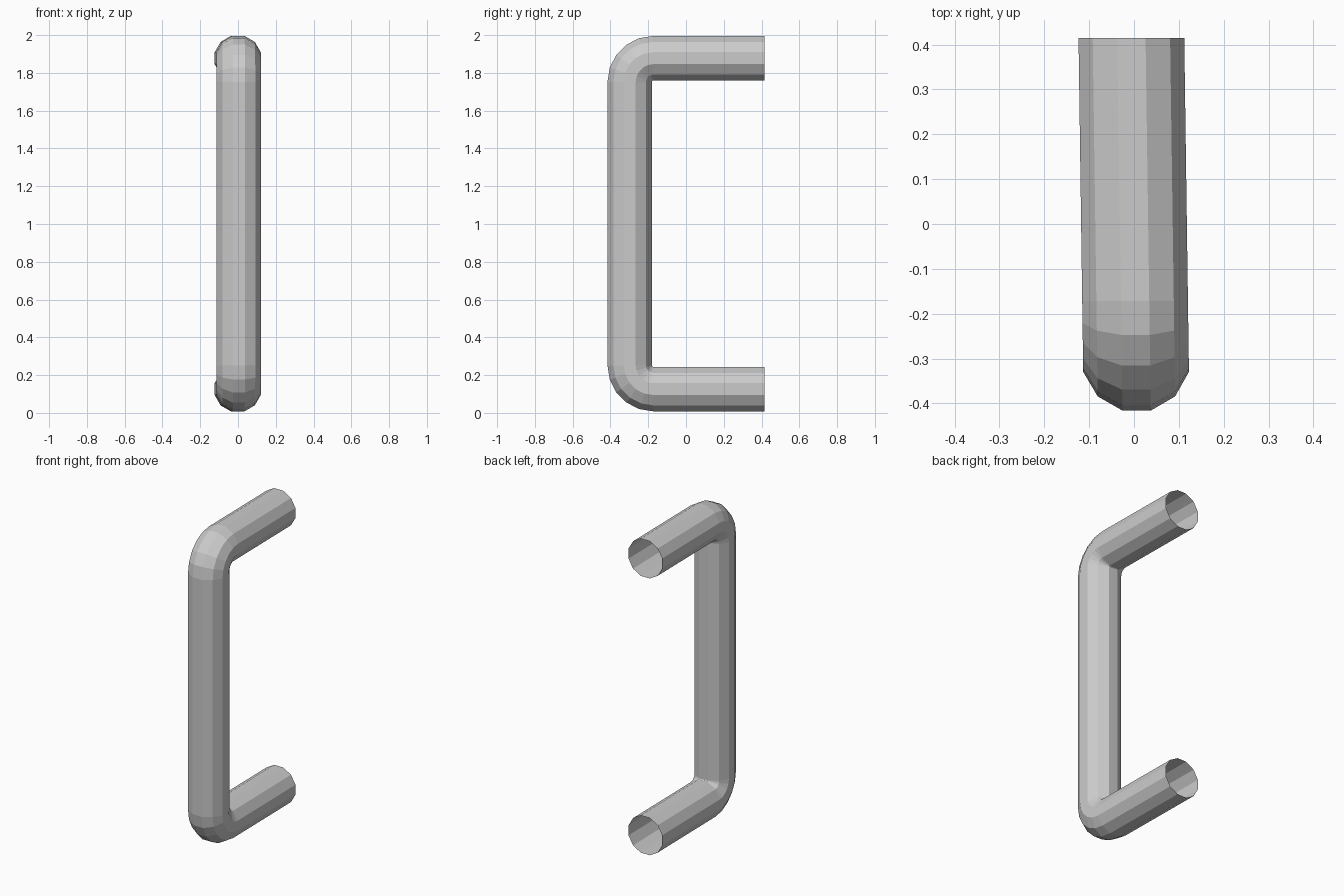
import bpy, bmesh, math
from mathutils import Vector

cube = bpy.data.objects.get("Cube")
if cube:
    bpy.data.objects.remove(cube, do_unlink=True)

SIDES, RADIUS, BEND = 12, 0.122, 0.126
BACK, FRONT = 0.415, -0.298
TOP, BOTTOM = 1.878, 0.126
LEAN = -0.014  # slight sideways slant of the arms

metal = bpy.data.materials.new("brushed grey")
metal.use_nodes = True
grey = (0.6, 0.6, 0.6, 1)
metal.diffuse_color = grey
metal.node_tree.nodes["Principled BSDF"].inputs["Base Color"].default_value = grey

# Centre line of the pull: (y, z, heading), with a rounded bend at each corner
path = [(BACK, TOP, 0)]
for z, way, start in ((TOP, -1, 0), (BOTTOM, 1, 90)):
    for step in range(6):
        a = math.radians(start + step * 18)
        cy = FRONT + BEND
        cz = z + way * BEND
        path.append((cy - BEND * math.sin(a), cz + BEND * math.cos(a), a))
path.append((BACK, BOTTOM, math.pi))

# Sweep an open-ended ring along the centre line
bm = bmesh.new()
rings = []
for y, z, a in path:
    ring = []
    for i in range(SIDES):
        t = 2 * math.pi * (i + 0.5) / SIDES
        out = RADIUS * math.cos(t)
        py = y - out * math.sin(a)
        pz = z + out * math.cos(a)
        px = RADIUS * math.sin(t) + LEAN * py
        ring.append(bm.verts.new(Vector((px, py, pz))))
    rings.append(ring)
for r, s in zip(rings, rings[1:]):
    for i in range(SIDES):
        j = (i + 1) % SIDES
        bm.faces.new((r[i], r[j], s[j], s[i]))
bmesh.ops.recalc_face_normals(bm, faces=bm.faces)

mesh = bpy.data.meshes.new("pull_handle")
bm.to_mesh(mesh)
bm.free()
mesh.materials.append(metal)
handle = bpy.data.objects.new("pull_handle", mesh)
bpy.context.collection.objects.link(handle)
